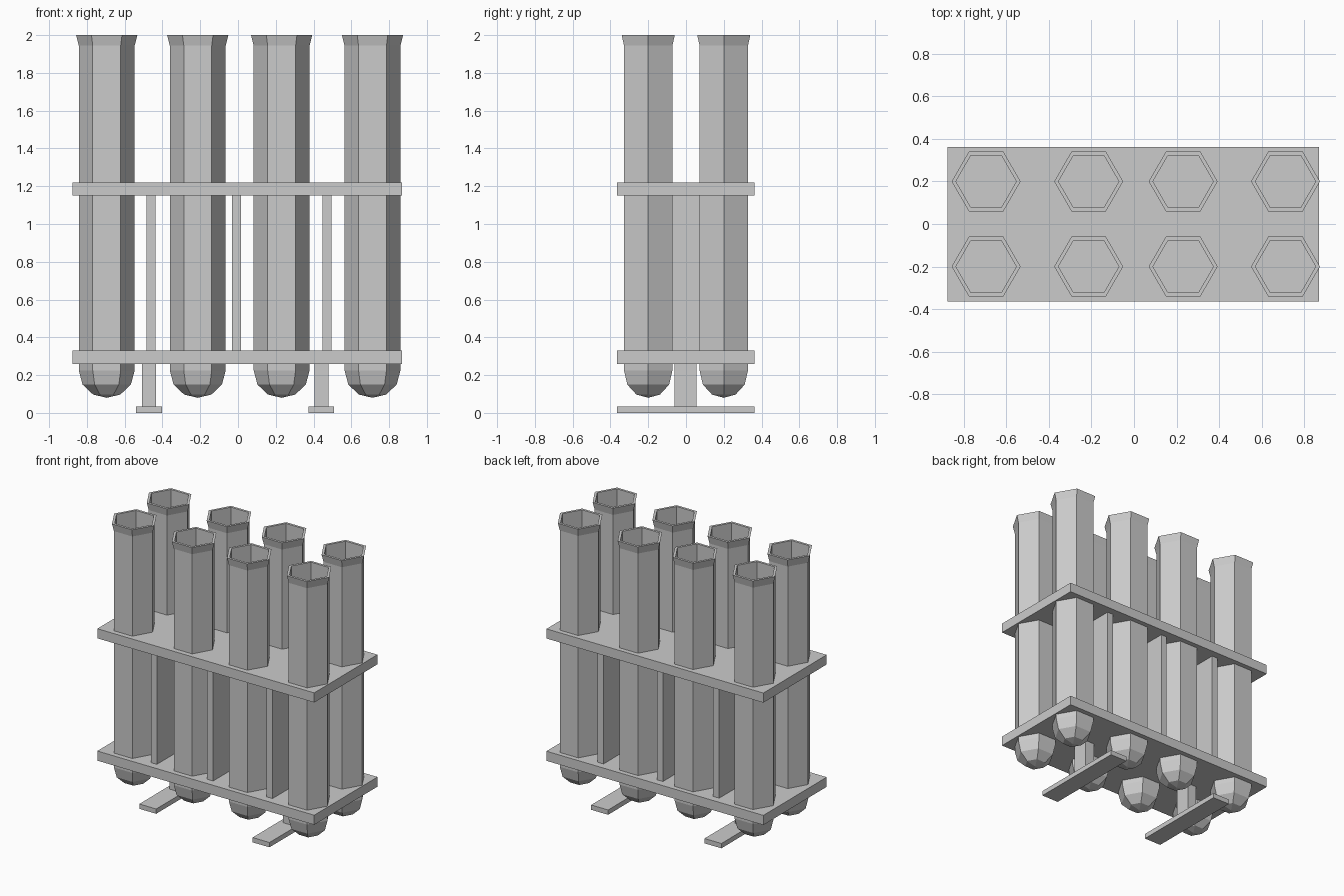
import bpy, bmesh
from math import cos, sin, tau

if "Cube" in bpy.data.objects:
    bpy.data.objects.remove(bpy.data.objects["Cube"])


def box(name, x0, x1, y0, y1, z0, z1):
    bm = bmesh.new()
    bmesh.ops.create_cube(bm, size=1)
    for v in bm.verts:
        v.co.x = x1 if v.co.x > 0 else x0
        v.co.y = y1 if v.co.y > 0 else y0
        v.co.z = z1 if v.co.z > 0 else z0
    return finish(name, bm)


def finish(name, bm):
    bmesh.ops.recalc_face_normals(bm, faces=bm.faces)
    me = bpy.data.meshes.new(name)
    bm.to_mesh(me)
    bm.free()
    ob = bpy.data.objects.new(name, me)
    bpy.context.collection.objects.link(ob)
    return ob


def lathe(name, profile, x, y, sides=6):
    """Revolve a closed-ended (radius, z) profile; first and last points are poles."""
    bm = bmesh.new()
    rings = []
    for r, z in profile:
        n = sides if r > 0 else 1
        rings.append([bm.verts.new((x + r * cos(tau * i / sides),
                                    y + r * sin(tau * i / sides), z)) for i in range(n)])
    for a, b in zip(rings, rings[1:]):
        for i in range(sides):
            j = (i + 1) % sides
            quad = [a[i % len(a)], a[j % len(a)], b[j % len(b)], b[i % len(b)]]
            bm.faces.new(list(dict.fromkeys(quad)))
    return finish(name, bm)


# Hexagonal tubes: rounded bottom, flared lip, hollow inside
TUBE = [(0, 0.08), (0.072, 0.097), (0.128, 0.15), (0.148, 0.225),
        (0.148, 1.945), (0.162, 2.0), (0.142, 2.0), (0.142, 0.225),
        (0.122, 0.155), (0.068, 0.104), (0, 0.088)]
for x in (-0.695, -0.213, 0.231, 0.712):
    for y in (-0.2, 0.2):
        lathe("test_tube", TUBE, x, y)

# Two rack shelves
for name, z in (("lower_shelf", 0.26), ("upper_shelf", 1.15)):
    box(name, -0.877, 0.869, -0.365, 0.363, z, z + 0.07)

# Divider panels between the shelves
for x in (-0.46, -0.007, 0.471):
    box("divider", x - 0.024, x + 0.024, -0.31, 0.31, 0.33, 1.15)

# Short legs on long flat feet
for x in (-0.471, 0.441):
    box("leg", x - 0.037, x + 0.037, -0.06, 0.055, 0.035, 0.26)
    box("foot", x - 0.068, x + 0.068, -0.365, 0.363, 0, 0.035)
